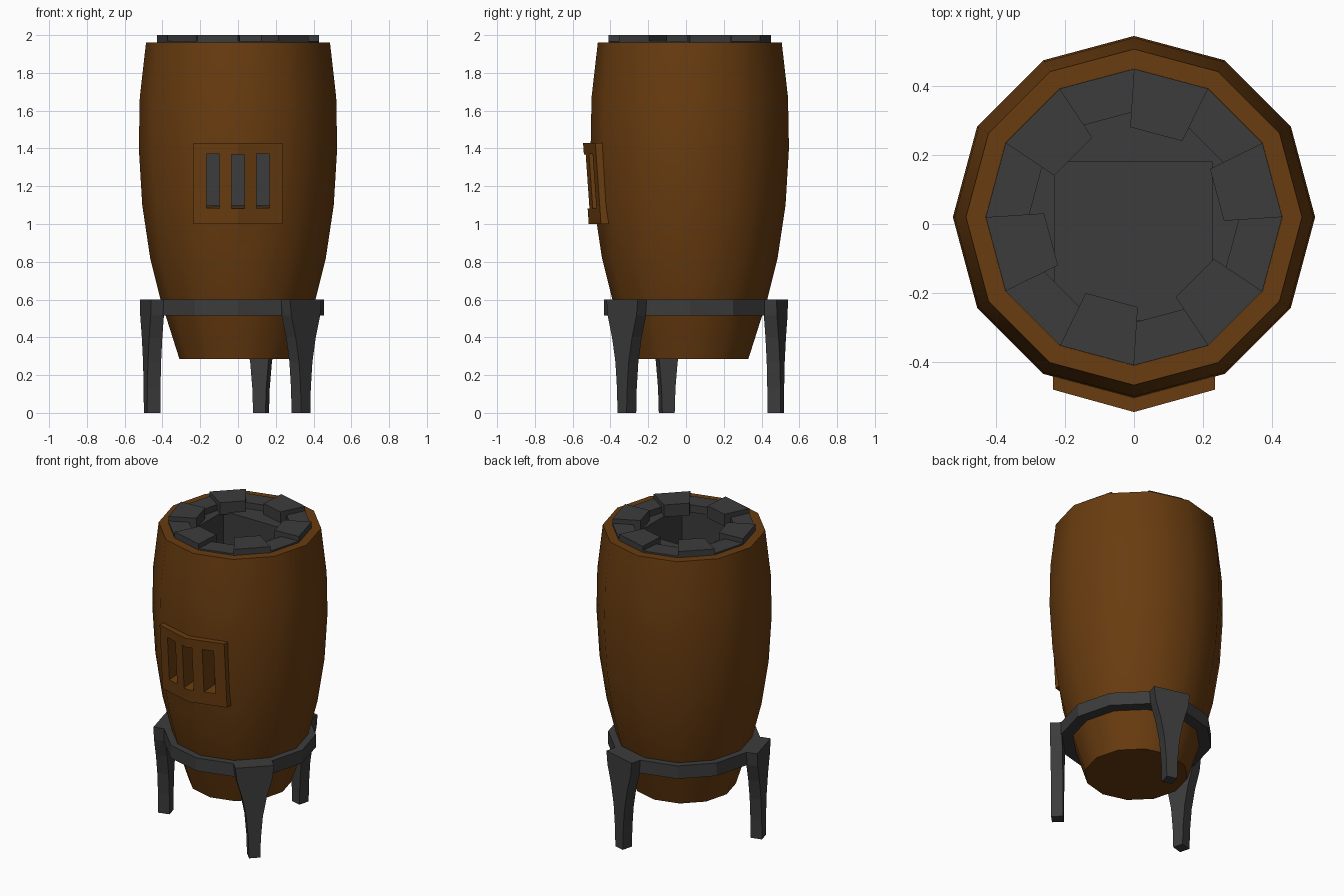
import bpy, bmesh, math
from mathutils import Matrix, Vector

if "Cube" in bpy.data.objects:
    bpy.data.objects.remove(bpy.data.objects["Cube"])

CY = 0.02  # barrel axis sits slightly behind the origin


def material(name, rgb):
    m = bpy.data.materials.new(name)
    m.diffuse_color = (*rgb, 1)
    m.use_nodes = True
    m.node_tree.nodes["Principled BSDF"].inputs["Base Color"].default_value = m.diffuse_color
    return m


WOOD = material("brown_wood", (0.14, 0.045, 0.005))
STONE = material("dark_stone", (0.045, 0.045, 0.045))


def finish(name, bm, mat=None, smooth=None):
    bmesh.ops.recalc_face_normals(bm, faces=bm.faces)
    me = bpy.data.meshes.new(name)
    bm.to_mesh(me)
    bm.free()
    ob = bpy.data.objects.new(name, me)
    bpy.context.collection.objects.link(ob)
    if mat:
        me.materials.append(mat)
    if smooth:
        bpy.ops.object.select_all(action='DESELECT')
        ob.select_set(True)
        bpy.context.view_layer.objects.active = ob
        bpy.ops.object.shade_smooth_by_angle(angle=math.radians(smooth))
    return ob


def lathe(name, profile, mat, loop=False, smooth=None):
    """Twelve-sided turned solid; loop=True joins the last ring to the first."""
    bm = bmesh.new()
    rings = [[bm.verts.new((r * math.cos(math.tau * i / 12),
                            CY + r * math.sin(math.tau * i / 12), z))
              for i in range(12)] for r, z in profile]
    pairs = list(zip(rings, rings[1:]))
    if loop:
        pairs.append((rings[-1], rings[0]))
    else:
        bm.faces.new(rings[0])
        bm.faces.new(rings[-1])
    for a, b in pairs:
        for i in range(12):
            j = (i + 1) % 12
            bm.faces.new((a[i], a[j], b[j], b[i]))
    return finish(name, bm, mat, smooth)


def prism(bm, a, b):
    """Solid between two matching point loops."""
    va, vb = [bm.verts.new(p) for p in a], [bm.verts.new(p) for p in b]
    bm.faces.new(va)
    bm.faces.new(vb)
    n = len(va)
    for i in range(n):
        bm.faces.new((va[i], va[(i + 1) % n], vb[(i + 1) % n], vb[i]))


def box(bm, size, matrix):
    bmesh.ops.create_cube(bm, size=1, matrix=matrix @ Matrix.Diagonal((*size, 1)))


def cut(ob, cutter):
    mod = ob.modifiers.new("cut", 'BOOLEAN')
    mod.operation, mod.solver, mod.object = 'DIFFERENCE', 'EXACT', cutter
    bpy.context.view_layer.objects.active = ob
    bpy.ops.object.modifier_apply(modifier=mod.name)


# barrel body with a hollow top
barrel = lathe("barrel", [(0.31, 0.285), (0.41, 0.6), (0.465, 0.82), (0.507, 1.1),
                          (0.525, 1.4), (0.52, 1.67), (0.487, 1.96),
                          (0.43, 1.96), (0.43, 0.98)], WOOD, smooth=40)

# stone lining with a square shaft
lining = lathe("stone_lining", [(0.428, 1.0), (0.428, 1.93)], STONE)
bm = bmesh.new()
box(bm, (0.456, 0.46, 1.0), Matrix.Translation((-0.002, -0.05, 1.55)))
shaft = finish("shaft_cutter", bm)
cut(lining, shaft)

# window panel, bent around the front edge of the barrel
bm = bmesh.new()
top, low = [], []
for d in (0.0, 0.055):
    row = [(-0.235, 0.065), (0, 0), (0.235, 0.065)]
    row = row[::-1] if d else row
    top += [(x, -0.545 + y + d, 1.43) for x, y in row]
    low += [(x, -0.515 + y + d, 1.0) for x, y in row]
prism(bm, low, top)
panel = finish("window_panel", bm, WOOD)

# three window slots through panel, barrel and lining
bm = bmesh.new()
tilt = Matrix.Translation((0, -0.53, 1.225)) @ Matrix.Rotation(math.radians(4), 4, 'X')
for x in (-0.133, 0, 0.133):
    box(bm, (0.07, 0.5, 0.288), tilt @ Matrix.Translation((x, 0.15, 0)))
slots = finish("slot_cutter", bm)
for ob in (panel, barrel, lining):
    cut(ob, slots)
for ob in (shaft, slots):
    bpy.data.objects.remove(ob)

# ring of alternating tall and low stones on the rim
bm = bmesh.new()
for i in range(12):
    tall = i % 2 == 0
    r, w, z = (0.249, 0.078, 2.0) if tall else (0.295, 0.079, 1.97)
    spin = Matrix.Translation((0, CY, 0)) @ Matrix.Rotation(math.radians(15 + 30 * i), 4, 'Z')
    plan = [(0.415, -0.111), (0.415, 0.111), (r, w), (r, -w)]
    prism(bm, [spin @ Vector((*p, 1.92)) for p in plan],
          [spin @ Vector((*p, z)) for p in plan])
finish("rim_stones", bm, STONE)

# stand: hoop and three tapered legs
lathe("stand_hoop", [(0.455, 0.515), (0.455, 0.6), (0.405, 0.6), (0.38, 0.515)], STONE, loop=True)
half = [(0.117, 0.6), (0.108, 0.515), (0.075, 0.4), (0.05, 0.27), (0.038, 0.13), (0.034, 0)]
outline = half + [(-w, z) for w, z in reversed(half)]
for name, angle in (("back_leg", 75), ("left_leg", 195), ("right_leg", 315)):
    bm = bmesh.new()
    spin = Matrix.Translation((0, CY, 0)) @ Matrix.Rotation(math.radians(angle), 4, 'Z')
    prism(bm, [spin @ Vector((0.435, *p)) for p in outline],
          [spin @ Vector((0.507, *p)) for p in outline])
    finish(name, bm, STONE)
